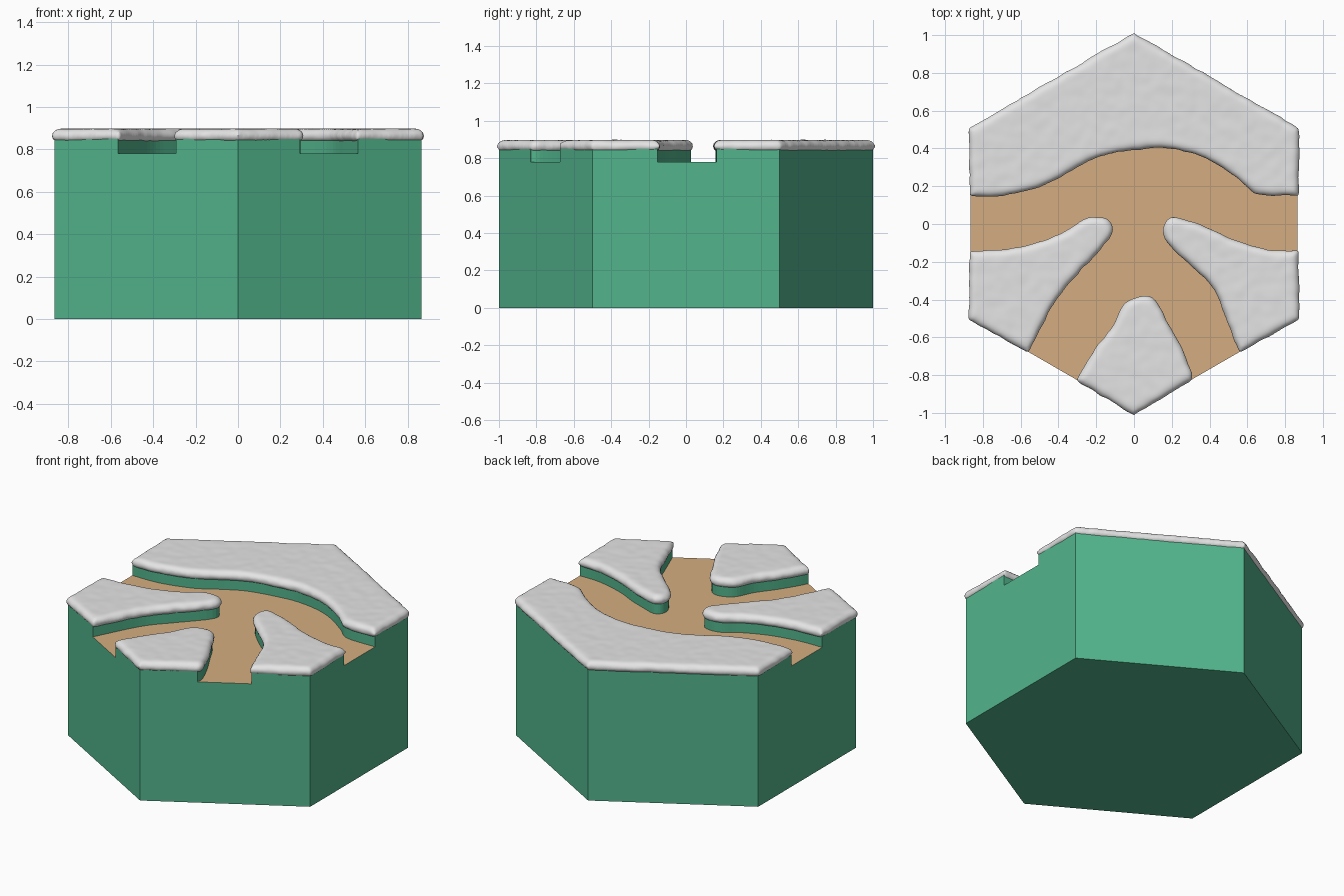
import bpy, bmesh
from mathutils import Vector, noise

if "Cube" in bpy.data.objects:
    bpy.data.objects.remove(bpy.data.objects["Cube"])


def material(name, rgb):
    m = bpy.data.materials.new(name)
    m.use_nodes = True
    m.diffuse_color = (*rgb, 1)
    m.node_tree.nodes["Principled BSDF"].inputs["Base Color"].default_value = (*rgb, 1)
    return m


GREEN = material("green_ground", (0.085, 0.46, 0.265))
ROAD = material("tan_road", (0.66, 0.42, 0.22))
SNOW = material("white_snow", (0.78, 0.78, 0.78))


def smooth_path(pts, steps=5):
    # Catmull-Rom curve through the points
    p = [Vector(q) for q in pts]
    p = [p[0]] + p + [p[-1]]
    out = []
    for a, b, c, d in zip(p, p[1:], p[2:], p[3:]):
        for i in range(steps):
            t = i / steps
            out.append(0.5 * (2 * b + (c - a) * t + (2 * a - 5 * b + 4 * c - d) * t * t
                              + (3 * b - a - 3 * c + d) * t ** 3))
    return out + [p[-1]]


def offset(pts, dist):
    # move a closed outline to the right of its travel direction
    out = []
    for i, p in enumerate(pts):
        a = (p - pts[i - 1]).normalized()
        b = (pts[(i + 1) % len(pts)] - p).normalized()
        n = Vector((a.y + b.y, -a.x - b.x)) / max(1 + a.dot(b), 0.5)
        out.append(p + n * dist)
    return out


def stack(name, outline, layers, mat):
    # closed solid from (height, offset) copies of one outline
    bm = bmesh.new()
    rings = [[bm.verts.new((*p, z)) for p in offset(outline, d)] for z, d in layers]
    for lo, hi in zip(rings, rings[1:]):
        for i in range(len(lo)):
            bm.faces.new((lo[i - 1], lo[i], hi[i], hi[i - 1]))
    bm.faces.new(rings[0])
    bm.faces.new(rings[-1])
    bmesh.ops.recalc_face_normals(bm, faces=bm.faces)
    mesh = bpy.data.meshes.new(name)
    bm.to_mesh(mesh)
    bm.free()
    mesh.materials.append(mat)
    obj = bpy.data.objects.new(name, mesh)
    bpy.context.collection.objects.link(obj)
    return obj


def apply_modifiers(obj):
    graph = bpy.context.evaluated_depsgraph_get()
    mesh = bpy.data.meshes.new_from_object(obj.evaluated_get(graph))
    obj.modifiers.clear()
    obj.data = mesh


# Road banks of each island, and the rim corners that close the island
islands = {
    "back": ([(.866, .155), (.66, .16), (.56, .235), (.43, .325), (.3, .38), (.14, .405),
              (0, .395), (-.18, .36), (-.31, .3), (-.47, .21), (-.68, .155), (-.866, .15)],
             [(-.866, .5), (0, 1), (.866, .5)]),
    "right": ([(-.866, -.145), (-.7, -.14), (-.52, -.105), (-.36, -.04), (-.27, .02),
               (-.19, .035), (-.13, .01), (-.13, -.07), (-.28, -.24), (-.38, -.35),
               (-.45, -.46), (-.56, -.677)],
              [(-.866, -.5)]),
    "front": ([(-.3, -.827), (-.27, -.77), (-.2, -.66), (-.11, -.54), (-.06, -.44), (0, -.395),
               (.07, -.385), (.12, -.42), (.18, -.53), (.25, -.66), (.3, -.78), (.3, -.827)],
              [(0, -1)]),
    "left": ([(.56, -.677), (.5, -.52), (.44, -.37), (.36, -.27), (.25, -.17), (.17, -.08),
              (.16, -.005), (.21, .035), (.3, .01), (.42, -.035), (.55, -.095), (.72, -.14),
              (.866, -.145)],
             [(.866, -.5)]),
}

# Hexagonal ground block
hexagon = [Vector(p) for p in [(0, 1), (.866, .5), (.866, -.5), (0, -1), (-.866, -.5), (-.866, .5)]]
ground = stack("ground_block", hexagon, [(0, 0), (.85, 0)], GREEN)
ground.data.materials.append(ROAD)


def beyond_rim(p):
    side = 1 if p.x > 0 else -1
    return p + 0.1 * (Vector((side, 0)) if abs(p.y) < 0.3 else Vector((side * .5, -.866)))


# Sunken road: one cutter bounded by all the banks
road_outline = []
for bank, rim in islands.values():
    path = smooth_path(bank)
    road_outline += [beyond_rim(path[0])] + path + [beyond_rim(path[-1])]
cutter = stack("road_cutter", road_outline, [(.78, .008), (1, .008)], ROAD)
cutter.hide_render = True
cut = ground.modifiers.new("road", "BOOLEAN")
cut.operation = "DIFFERENCE"
cut.solver = "EXACT"
cut.object = cutter
apply_modifiers(ground)
bpy.data.objects.remove(cutter)
for f in ground.data.polygons:
    f.material_index = int(f.normal.z > 0.9 and f.center.z < 0.8)

# Soft snow cap on every island
profile = [(.834, .02), (.842, .004), (.856, -.004), (.872, -.004), (.887, .006), (.897, .026)]
for name, (bank, rim) in islands.items():
    outline = smooth_path(bank) + [Vector(p) * 1.008 for p in rim]
    snow = stack(name + "_snow", outline, profile, SNOW)
    remesh = snow.modifiers.new("remesh", "REMESH")
    remesh.mode = "VOXEL"
    remesh.voxel_size = 0.011
    soften = snow.modifiers.new("soften", "SMOOTH")
    soften.iterations = 4
    apply_modifiers(snow)
    # gentle lumps, stronger around the edge than on top
    moves = []
    for v in snow.data.vertices:
        flat = abs(v.normal.z)
        amount = 0.002 * flat + 0.005 * (1 - flat)
        moves.append(v.co + v.normal * amount * noise.noise(v.co * 17))
    for v, co in zip(snow.data.vertices, moves):
        v.co = co
    for f in snow.data.polygons:
        f.use_smooth = True
